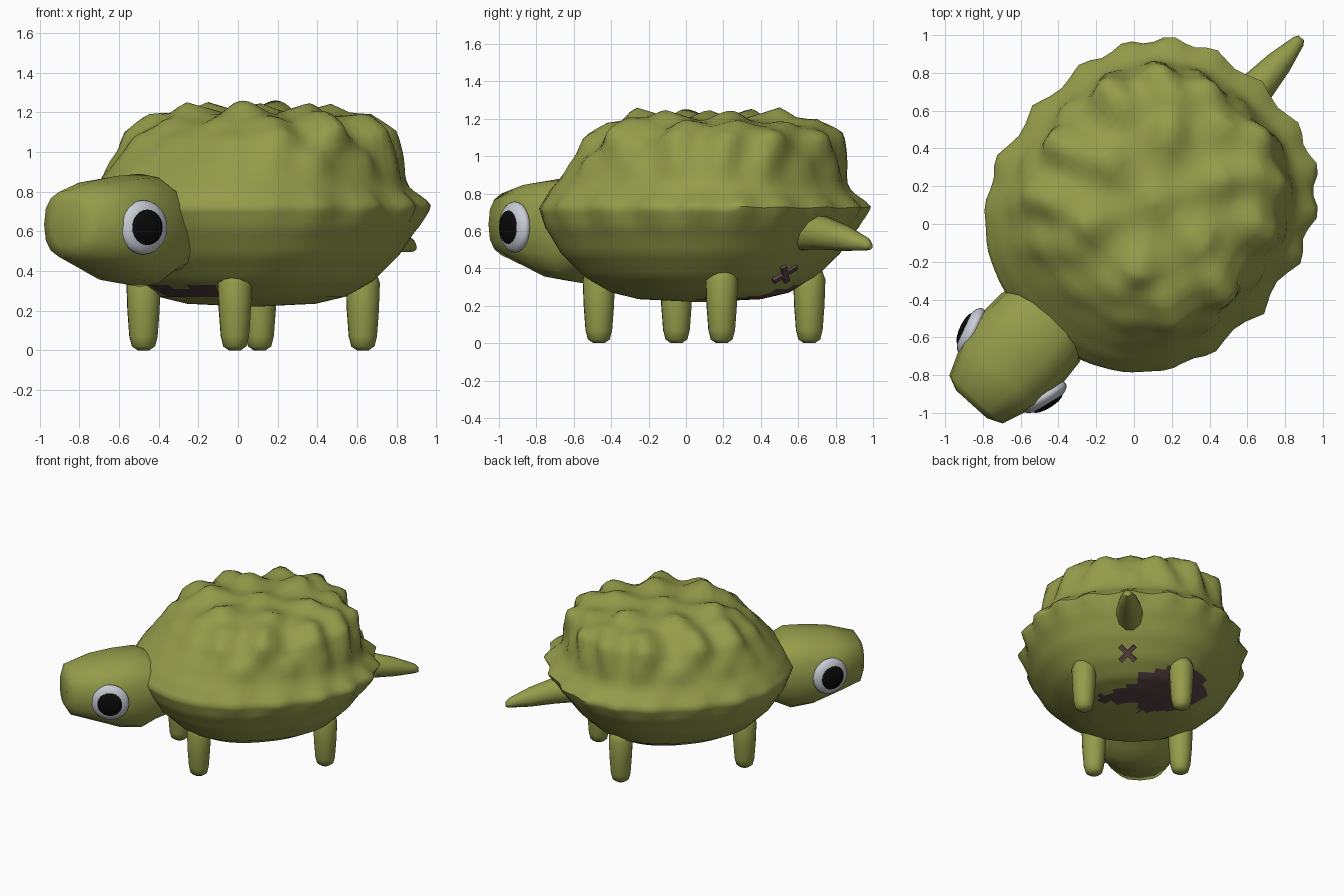
import bpy, bmesh, math, random
from math import sin, cos, pi, radians
from mathutils import Vector, Matrix, Euler

random.seed(4)
cube = bpy.data.objects.get("Cube")
if cube:
    bpy.data.objects.remove(cube)

# The animal is built facing -y, then turned as a whole
TURN = Matrix.Rotation(radians(-42), 4, 'Z')


def material(name, r, g, b):
    m = bpy.data.materials.new(name)
    m.use_nodes = True
    m.diffuse_color = (r, g, b, 1)
    bsdf = m.node_tree.nodes["Principled BSDF"]
    bsdf.inputs["Base Color"].default_value = (r, g, b, 1)
    bsdf.inputs["Roughness"].default_value = 0.8
    return m


GREEN = material("olive green", 0.30, 0.335, 0.068)
BROWN = material("dull brown", 0.10, 0.055, 0.058)
WHITE = material("pale grey", 0.58, 0.61, 0.67)
BLACK = material("black", 0.003, 0.003, 0.003)


def finish(name, bm, mats, smooth=60):
    bmesh.ops.recalc_face_normals(bm, faces=bm.faces)
    me = bpy.data.meshes.new(name)
    bm.to_mesh(me)
    bm.free()
    for m in mats:
        me.materials.append(m)
    ob = bpy.data.objects.new(name, me)
    bpy.context.collection.objects.link(ob)
    ob.matrix_world = TURN
    bpy.ops.object.select_all(action='DESELECT')
    ob.select_set(True)
    bpy.context.view_layer.objects.active = ob
    bpy.ops.object.shade_smooth_by_angle(angle=radians(smooth))
    return ob


def loft(rings):
    """Skin a list of point rings and cap both ends."""
    bm = bmesh.new()
    rows = [[bm.verts.new(p) for p in ring] for ring in rings]
    n = len(rows[0])
    for a, b in zip(rows, rows[1:]):
        for i in range(n):
            j = (i + 1) % n
            bm.faces.new((a[i], a[j], b[j], b[i]))
    bm.faces.new(rows[0][::-1])
    bm.faces.new(rows[-1])
    return bm


def rounded(t, power):
    """Point on a unit superellipse."""
    c, s = cos(t), sin(t)
    return (math.copysign(abs(c) ** (2 / power), c),
            math.copysign(abs(s) ** (2 / power), s))


# Body and shell: height, front, back, half width
LEVELS = [(0.22, 0.08, 0.12, 0.02), (0.235, -0.22, 0.42, 0.30),
          (0.27, -0.36, 0.57, 0.43), (0.35, -0.49, 0.70, 0.57),
          (0.48, -0.62, 0.83, 0.69), (0.62, -0.71, 0.93, 0.76),
          (0.72, -0.75, 0.97, 0.77), (0.82, -0.69, 0.89, 0.72),
          (0.94, -0.58, 0.82, 0.64), (1.05, -0.46, 0.77, 0.57),
          (1.13, -0.33, 0.68, 0.47), (1.18, -0.18, 0.5, 0.31),
          (1.2, 0.13, 0.17, 0.02)]


def body_point(t, level):
    z, front, back, w = level
    x, y = rounded(t, 2.35)
    return Vector((x * w, (front + back) / 2 + y * (back - front) / 2, z))


def between(a, b, f):
    return tuple(p + (q - p) * f for p, q in zip(a, b))


# Knobs of the shell, in tiers: level index, count, height, spread
CORE = Vector((0, 0.15, 0.55))
knobs = []
for k, count, height, spread in ((6, 20, 0.055, 0.085), (8, 17, 0.05, 0.085),
                                 (9, 13, 0.10, 0.10), (10, 11, 0.075, 0.10),
                                 (11, 6, 0.085, 0.10), (12, 1, 0.05, 0.09)):
    for i in range(count):
        p = body_point(2 * pi * (i + 0.5 * (k % 2)) / count + pi / 2, LEVELS[k])
        fade = min(1, max(0.1, (p.y + 0.6) / 0.5))
        knobs.append((p, height * fade * random.uniform(0.8, 1.15), spread))


def knobbly(p):
    if p.z < 0.5:
        return p
    push = sum(h * math.exp(-((p - q).length / s) ** 2) for q, h, s in knobs)
    return p + (p - CORE).normalized() * push


SIDES, STEPS = 84, 4
rings = []
for a, b in zip(LEVELS, LEVELS[1:]):
    for f in range(STEPS):
        level = between(a, b, f / STEPS)
        rings.append([knobbly(body_point(2 * pi * i / SIDES, level)) for i in range(SIDES)])
rings.append([knobbly(body_point(2 * pi * i / SIDES, LEVELS[-1])) for i in range(SIDES)])
bm = loft(rings)
# Brown patches under the belly
for f in bm.faces:
    x, y, z = f.calc_center_median()
    rear = -0.52 < x < -0.03 and 0.14 < y < 0.6
    arm = -0.04 < x < 0.24 and 0.27 < y < 0.5 - x * 0.6
    front = abs(x) < 0.22 and -0.44 < y < -0.35
    if z < 0.36 and (rear or arm or front):
        f.material_index = 1
finish("body_and_shell", bm, (GREEN, BROWN))

# Head: distance, half width, bottom, top
HEAD = [(-1.285, 0.11, 0.52, 0.75), (-1.25, 0.19, 0.46, 0.81),
        (-1.06, 0.265, 0.40, 0.86), (-0.9, 0.285, 0.34, 0.88),
        (-0.74, 0.275, 0.32, 0.89), (-0.64, 0.25, 0.37, 0.84),
        (-0.4, 0.18, 0.44, 0.76)]
rings = []
for y, w, lo, hi in HEAD:
    ring = [rounded(2 * pi * i / 16, 2.5) for i in range(16)]
    rings.append([(w * x, y, (lo + hi) / 2 + z * (hi - lo) / 2) for x, z in ring])
finish("head", loft(rings), (GREEN,))


# Eyes and pupils as flattened balls
def ball(name, centre, facing, radius, depth, mat):
    bm = bmesh.new()
    bmesh.ops.create_uvsphere(bm, u_segments=24, v_segments=12, radius=1)
    turn = facing.to_track_quat('Z', 'Y').to_matrix().to_4x4()
    shape = Matrix.Diagonal((radius, radius, depth, 1))
    bmesh.ops.transform(bm, verts=bm.verts, matrix=Matrix.Translation(centre) @ turn @ shape)
    finish(name, bm, (mat,))


for side, word in ((1, "left"), (-1, "right")):
    facing = Vector((side * cos(radians(17)), -sin(radians(17)), 0))
    centre = Vector((side * 0.258, -1.0, 0.62))
    ball(word + "_eye", centre, facing, 0.137, 0.055, WHITE)
    ball(word + "_pupil", centre + facing * 0.035, facing, 0.092, 0.03, BLACK)


# Legs with rounded feet: height and radius
LEG = [(0, 0.03), (0.02, 0.06), (0.07, 0.073), (0.2, 0.083), (0.34, 0.088),
       (0.39, 0.07), (0.41, 0.03)]


def leg(name, x, y):
    rings = [[(x + r * cos(2 * pi * i / 12), y + r * sin(2 * pi * i / 12), z)
              for i in range(12)] for z, r in LEG]
    finish(name, loft(rings), (GREEN,))


for side, word in ((1, "left"), (-1, "right")):
    leg("front_" + word + "_leg", side * 0.31 - 0.01, -0.357)
    leg("back_" + word + "_leg", side * 0.35 - 0.01, 0.563)

# Tail: distance, height, radius
TAIL = [(0.72, 0.57, 0.08), (0.86, 0.59, 0.095), (0.98, 0.59, 0.093),
        (1.15, 0.56, 0.07), (1.3, 0.53, 0.035), (1.325, 0.52, 0.02)]
finish("tail", loft([[(r * cos(2 * pi * i / 10), y, z + r * sin(2 * pi * i / 10))
                      for i in range(10)] for y, z, r in TAIL]), (GREEN,))

# Small crossed mark below the tail
bm = bmesh.new()
tilt = Matrix.Translation((0.02, 0.725, 0.375)) @ Euler((radians(-133), 0, 0)).to_matrix().to_4x4()
for angle in (45, -45):
    bar = tilt @ Matrix.Rotation(radians(angle), 4, 'Z') @ Matrix.Diagonal((0.15, 0.032, 0.035, 1))
    bmesh.ops.create_cube(bm, size=1, matrix=bar)
finish("crossed_mark", bm, (BROWN,), 30)
